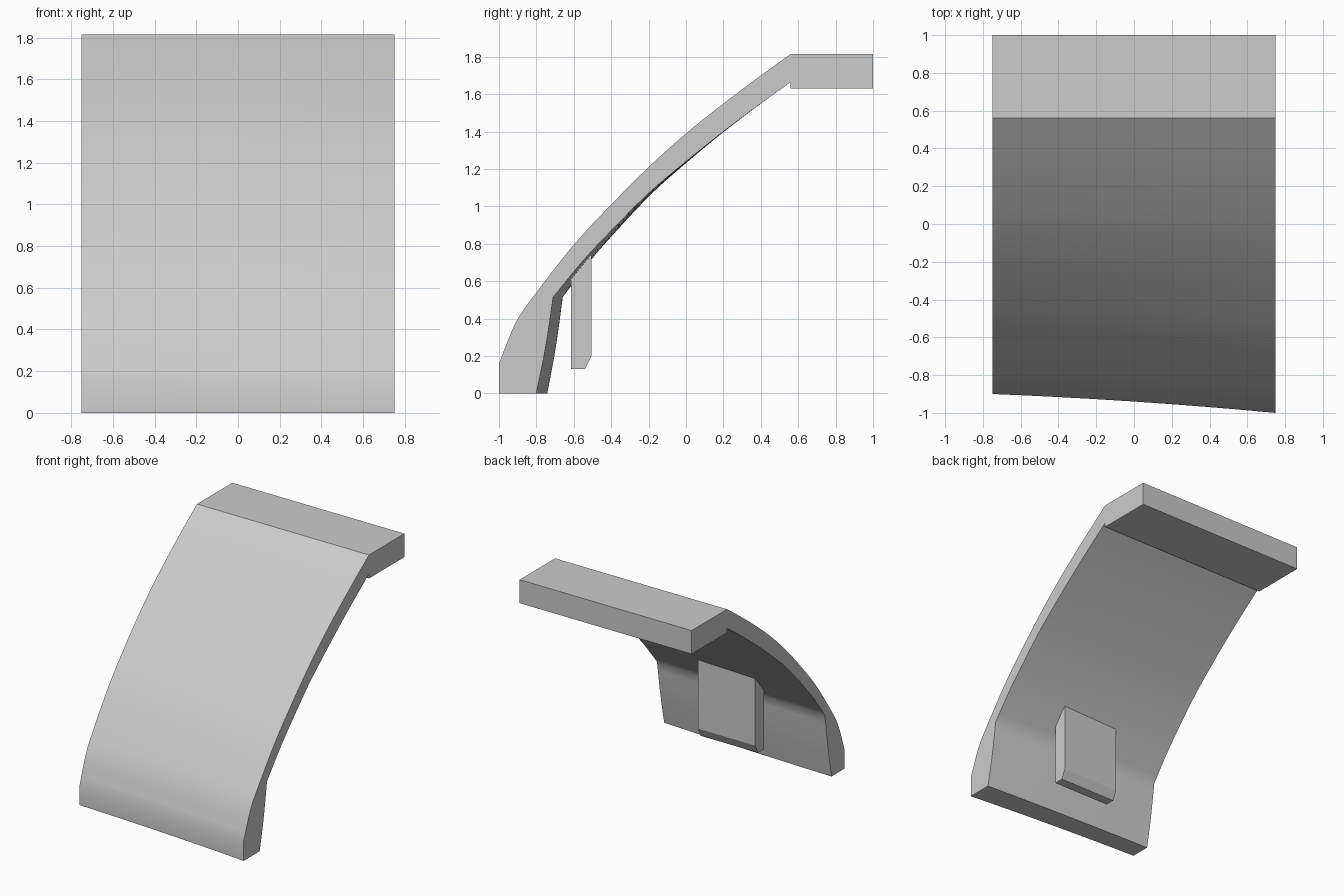
import bpy
import bmesh
import math
from mathutils import Vector

if "Cube" in bpy.data.objects:
    bpy.data.objects.remove(bpy.data.objects["Cube"])

grey = bpy.data.materials.new("plain grey")
grey.diffuse_color = (0.6, 0.6, 0.6, 1)
grey.use_nodes = True
grey.node_tree.nodes["Principled BSDF"].inputs["Base Color"].default_value = grey.diffuse_color

HALF = 0.75      # half width of the panel
JOIN_Y = 0.56    # where the panel meets the top ledge


def smooth_path(pts, steps=4):
    """Catmull-Rom curve through the given (y, z) points."""
    p = [Vector(q) for q in pts]
    p = [2 * p[0] - p[1]] + p + [2 * p[-1] - p[-2]]
    out = []
    for a, b, c, d in zip(p, p[1:], p[2:], p[3:]):
        for i in range(steps):
            t = i / steps
            out.append(0.5 * (2 * b + (c - a) * t + (2 * a - 5 * b + 4 * c - d) * t * t
                              + (3 * b - a - 3 * c + d) * t ** 3))
    return out + [p[-2]]


def loft(name, sections, angle):
    """Skin a row of closed sections and cap both ends."""
    bm = bmesh.new()
    rings = [[bm.verts.new(co) for co in sec] for sec in sections]
    n = len(rings[0])
    for r, s in zip(rings, rings[1:]):
        for i in range(n):
            j = (i + 1) % n
            bm.faces.new((r[i], r[j], s[j], s[i]))
    bm.faces.new(rings[0])
    bm.faces.new(rings[-1])
    bmesh.ops.recalc_face_normals(bm, faces=bm.faces)
    mesh = bpy.data.meshes.new(name)
    bm.to_mesh(mesh)
    bm.free()
    mesh.materials.append(grey)
    obj = bpy.data.objects.new(name, mesh)
    bpy.context.collection.objects.link(obj)
    bpy.ops.object.select_all(action='DESELECT')
    obj.select_set(True)
    bpy.context.view_layer.objects.active = obj
    bpy.ops.object.shade_smooth_by_angle(angle=math.radians(angle))
    return obj


def prism(name, profile, half):
    """Extrude a (y, z) profile along x."""
    return loft(name, [[(x, y, z) for y, z in profile] for x in (-half, half)], 20)


# Curved panel: outer skin, inner skin and straight foot
outer = [Vector((-1, 0))] + smooth_path(
    [(-1, 0.16), (-0.91, 0.38), (-0.8, 0.54), (-0.6, 0.795), (-0.4, 1.01), (-0.2, 1.21),
     (0, 1.39), (0.2, 1.55), (0.4, 1.70), (JOIN_Y, 1.815)])
inner = smooth_path([(-0.8, 0), (-0.75, 0.25), (-0.71, 0.515)])[:-1] + smooth_path(
    [(-0.71, 0.515), (-0.55, 0.71), (-0.4, 0.87), (-0.2, 1.07), (0, 1.24), (0.2, 1.40),
     (0.4, 1.55), (JOIN_Y, 1.665)])
ring = [(p, 0.10) for p in outer] + [(p, 0.077) for p in reversed(inner)]

# The foot sweeps back towards the left side, fading out at the ledge
sections = []
for k in range(13):
    x = HALF - 2 * HALF * k / 12
    u = k / 12
    w = u * (1.4 - 0.4 * u)
    sections.append([(x, p.x + amount * w * ((JOIN_Y - p.x) / 1.56) ** 2, p.y)
                     for p, amount in ring])
loft("curved_panel", sections, 50)

# Flat ledge at the top
prism("top_ledge", [(JOIN_Y, 1.63), (1, 1.63), (1, 1.815), (JOIN_Y, 1.815)], HALF)

# Hanging tab behind the foot, its top buried in the panel
prism("rear_tab", [(-0.615, 0.13), (-0.54, 0.13), (-0.505, 0.2),
                   (-0.505, 0.79), (-0.615, 0.67)], 0.25)
